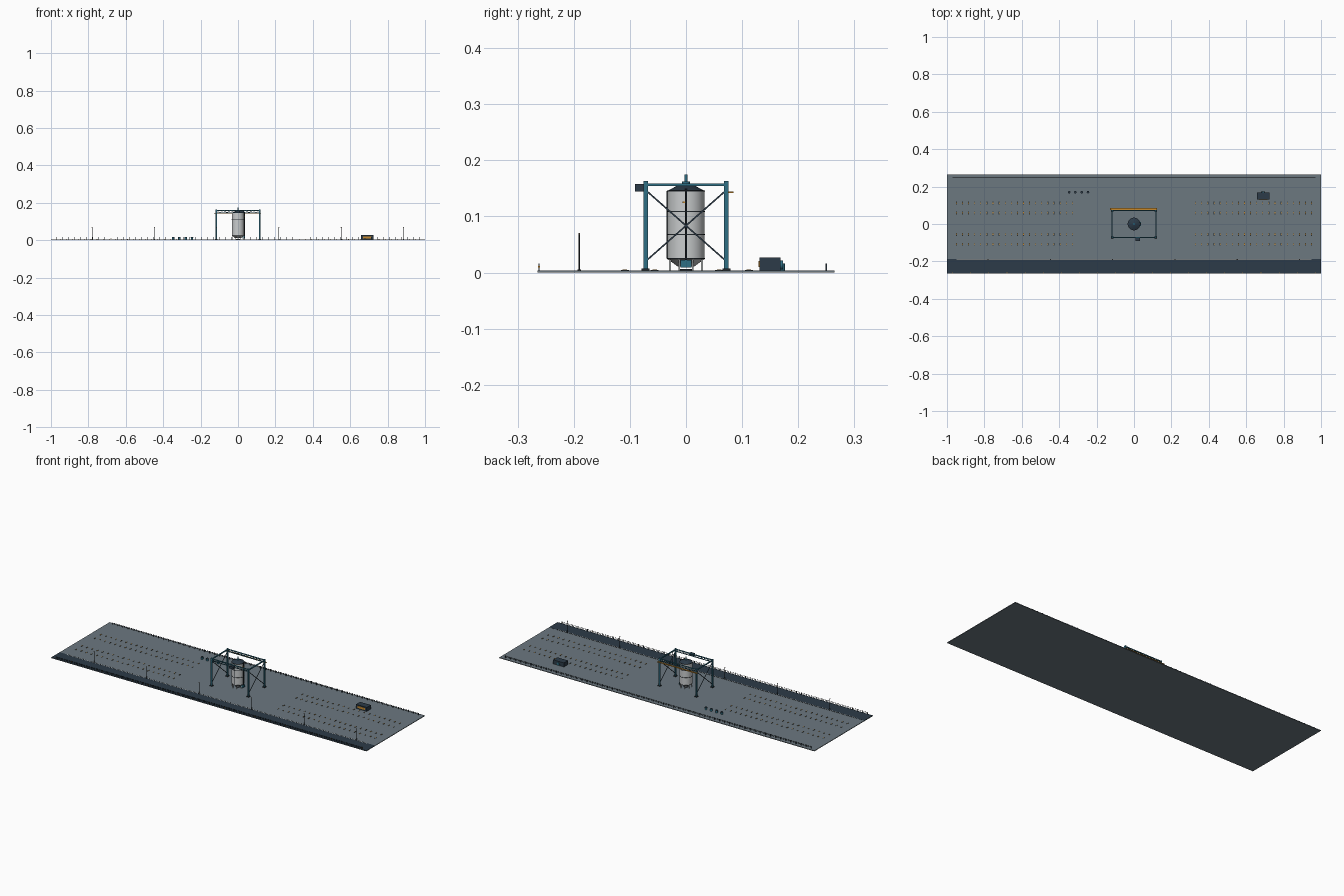
import bpy, bmesh, math
from mathutils import Vector, Matrix

if "Cube" in bpy.data.objects:
    bpy.data.objects.remove(bpy.data.objects["Cube"])


def srgb(h):
    c = [int(h[i:i + 2], 16) / 255 for i in (0, 2, 4)]
    return [x / 12.92 if x <= 0.04045 else ((x + 0.055) / 1.055) ** 2.4 for x in c] + [1]


def mat(name, h):
    m = bpy.data.materials.new(name)
    m.diffuse_color = srgb(h)
    m.use_nodes = True
    m.node_tree.nodes["Principled BSDF"].inputs["Base Color"].default_value = m.diffuse_color
    return m


GREY = mat("concrete grey", "6C7880")
NAVY = mat("navy", "2C3B48")
TEAL = mat("teal", "2F6E84")
STEEL = mat("light steel", "C9CCCD")
AMBER = mat("amber", "C98A2C")
DARK = mat("dark iron", "23292E")
BROWN = mat("dull bronze", "6A5A48")


class Part:
    """Collects simple solids into one named object."""

    def __init__(self, name, material):
        self.name, self.material, self.bm = name, material, bmesh.new()

    def box(self, x0, x1, y0, y1, z0, z1):
        m = Matrix.Translation(((x0 + x1) / 2, (y0 + y1) / 2, (z0 + z1) / 2))
        m = m @ Matrix.Diagonal((x1 - x0, y1 - y0, z1 - z0, 1))
        bmesh.ops.create_cube(self.bm, size=1, matrix=m)
        return self

    def rod(self, a, b, r, r2=None, n=8):
        a, b = Vector(a), Vector(b)
        d = b - a
        m = Matrix.Translation((a + b) / 2) @ d.to_track_quat('Z', 'Y').to_matrix().to_4x4()
        bmesh.ops.create_cone(self.bm, cap_ends=True, segments=n, radius1=r,
                              radius2=r if r2 is None else r2, depth=d.length, matrix=m)
        return self

    def bar(self, a, b, w):
        """Square bar between two points."""
        a, b = Vector(a), Vector(b)
        d = b - a
        m = Matrix.Translation((a + b) / 2) @ d.to_track_quat('Z', 'Y').to_matrix().to_4x4()
        bmesh.ops.create_cube(self.bm, size=1, matrix=m @ Matrix.Diagonal((w, w, d.length, 1)))
        return self

    def done(self, smooth=False):
        me = bpy.data.meshes.new(self.name)
        self.bm.to_mesh(me)
        self.bm.free()
        me.materials.append(self.material)
        ob = bpy.data.objects.new(self.name, me)
        bpy.context.collection.objects.link(ob)
        if smooth:
            bpy.ops.object.select_all(action='DESELECT')
            bpy.context.view_layer.objects.active = ob
            ob.select_set(True)
            bpy.ops.object.shade_smooth_by_angle(angle=math.radians(40))
        return ob


G = 0.0036  # ground level

# Ground slab and front roadway with its edge lines
Part("ground_slab", GREY).box(-1, 1, -0.265, 0.265, 0, G).done()
Part("roadway", NAVY).box(-1, 1, -0.265, -0.187, G - 0.001, G + 0.0004).done()
Part("road_edge_line", STEEL).box(-0.95, 0.95, -0.192, -0.189, G, G + 0.0009).done()
Part("road_kerb", DARK).box(-0.95, 0.95, -0.189, -0.187, G, G + 0.0012).done()

# Low fences along the front and back edges
posts, rails, bands = Part("fence_posts", NAVY), Part("fence_rails", DARK), Part("fence_bands", AMBER)
for y in (-0.262, 0.250):
    for i in range(61):
        x = -0.97 + i * 1.94 / 60
        posts.box(x - 0.0012, x + 0.0012, y - 0.0012, y + 0.0012, G, 0.016)
        if y < 0 and i % 3 == 0:
            bands.box(x - 0.0015, x + 0.0015, y - 0.0015, y + 0.0015, 0.009, 0.012)
    rails.box(-0.97, 0.97, y - 0.0006, y + 0.0006, 0.0135, 0.0145)
    rails.box(-0.97, 0.97, y - 0.0006, y + 0.0006, 0.0085, 0.0093)
for p in (posts, rails, bands):
    p.done()

# Rows of floor sleepers with amber studs
ties, studs = Part("floor_sleepers", DARK), Part("floor_studs", AMBER)
for y in (-0.109, -0.056, 0.059, 0.112):
    for s in (-1, 1):
        for i in range(20):
            x = s * (0.33 + i * 0.0326)
            ties.box(x - 0.002, x + 0.002, y - 0.007, y + 0.007, G, G + 0.0012)
            studs.box(x - 0.0014, x + 0.0014, y - 0.004, y + 0.004, G + 0.0012, G + 0.0016)
ties.done()
studs.done()

# Lamp masts beside the roadway
masts, lamps = Part("lamp_masts", DARK), Part("lamp_heads", BROWN)
for i in range(6):
    x = -0.78 + i * 0.333
    masts.rod((x, -0.19, G), (x, -0.19, 0.069), 0.0012)
    masts.rod((x, -0.19, G), (x, -0.19, G + 0.002), 0.003)
    lamps.box(x - 0.003, x + 0.003, -0.1915, -0.1885, 0.068, 0.0705)
masts.done()
lamps.done()

# Portal frame: legs, feet, beams, lattice and side bracing
PX, PY, PT = 0.117, 0.072, 0.163
legs, feet, beams = Part("portal_legs", TEAL), Part("portal_feet", DARK), Part("portal_beams", TEAL)
brace, lattice = Part("side_braces", NAVY), Part("top_lattice", NAVY)
for sx in (-1, 1):
    x = sx * PX
    for sy in (-1, 1):
        y = sy * PY
        legs.box(x - 0.004, x + 0.004, y - 0.004, y + 0.004, G, PT)
        feet.box(x - 0.007, x + 0.007, y - 0.007, y + 0.007, G, 0.0075)
        brace.bar((x, -y, 0.147), (x, y, 0.02), 0.0028)
    beams.box(x - 0.003, x + 0.003, -PY, PY, 0.154, 0.159)
for sy in (-1, 1):
    y = sy * PY
    beams.box(-PX, PX, y - 0.003, y + 0.003, 0.157, 0.161)
    beams.box(-PX, PX, y - 0.0022, y + 0.0022, 0.146, 0.149)
    for i in range(12):
        a, b = -PX + i * PX / 6, -PX + (i + 1) * PX / 6
        za, zb = (0.148, 0.158) if i % 2 else (0.158, 0.148)
        lattice.bar((a, y, za), (b, y, zb), 0.002)
for p in (legs, feet, beams, brace, lattice):
    p.done()

# Amber walkway at the back, hoist box at the front
Part("walkway", AMBER).box(-0.128, 0.124, 0.075, 0.085, 0.142, 0.1445).done()
Part("hoist_box", NAVY).box(0.008, 0.032, -0.091, -0.075, 0.144, 0.158).done()

# Tank shell, conical roof, hoops, outlet and legs
R = 0.033
Part("tank_shell", STEEL).rod((0, 0, 0.024), (0, 0, 0.145), R, n=32).done(True)
Part("tank_hopper", STEEL).rod((0, 0, 0.011), (0, 0, 0.024), 0.015, R, n=32).done(True)
Part("tank_roof", NAVY).rod((0, 0, 0.145), (0, 0, 0.159), R + 0.001, 0.008, n=32).done(True)
Part("roof_nozzle", TEAL).rod((0, 0, 0.157), (0, 0, 0.175), 0.003, n=12).rod(
    (0, 0, 0.158), (0, 0, 0.162), 0.007, n=12).done(True)
hoops = Part("tank_hoops", DARK)
for z in (0.025, 0.068, 0.109, 0.145):
    hoops.rod((0, 0, z - 0.001), (0, 0, z + 0.001), R + 0.001, n=32)
hoops.done(True)
supports = Part("tank_legs", STEEL)
for i in range(8):
    a = math.tau * (i + 0.5) / 8
    c, s = math.cos(a), math.sin(a)
    supports.bar((c * 0.031, s * 0.031, G), (c * 0.031, s * 0.031, 0.026), 0.003)
supports.done()
Part("tank_base", DARK).rod((0, 0, G), (0, 0, 0.0065), 0.012, n=24).done(True)

# Side pipe, valve box, front pipe and level plate on the tank
Part("tank_pipes", DARK).rod((R + 0.002, 0, 0.022), (R + 0.002, 0, 0.15), 0.002).rod(
    (0, -R - 0.001, 0.025), (0, -R - 0.001, 0.145), 0.001).done(True)
Part("valve_box", TEAL).box(0.024, 0.038, -0.01, 0.01, 0.009, 0.022).done()
Part("level_plate", AMBER).box(0.0325, 0.0352, -0.006, 0.002, 0.124, 0.127).done()

# Generator with an amber front panel and a rear fan
Part("generator", NAVY).box(0.657, 0.725, 0.131, 0.168, G, 0.027).done()
Part("generator_panel", AMBER).box(0.668, 0.714, 0.1295, 0.132, 0.01, 0.021).done()
Part("generator_fan", TEAL).rod((0.691, 0.166, 0.0135), (0.691, 0.173, 0.0135), 0.008, n=16).done(True)

# Row of drums
drums, lids = Part("drums", TEAL), Part("drum_lids", NAVY)
for i in range(4):
    x = -0.347 + i * 0.0337
    drums.rod((x, 0.17, G), (x, 0.17, 0.0155), 0.0065, n=16)
    lids.rod((x, 0.17, 0.0155), (x, 0.17, 0.0165), 0.0068, n=16)
drums.done(True)
lids.done(True)
